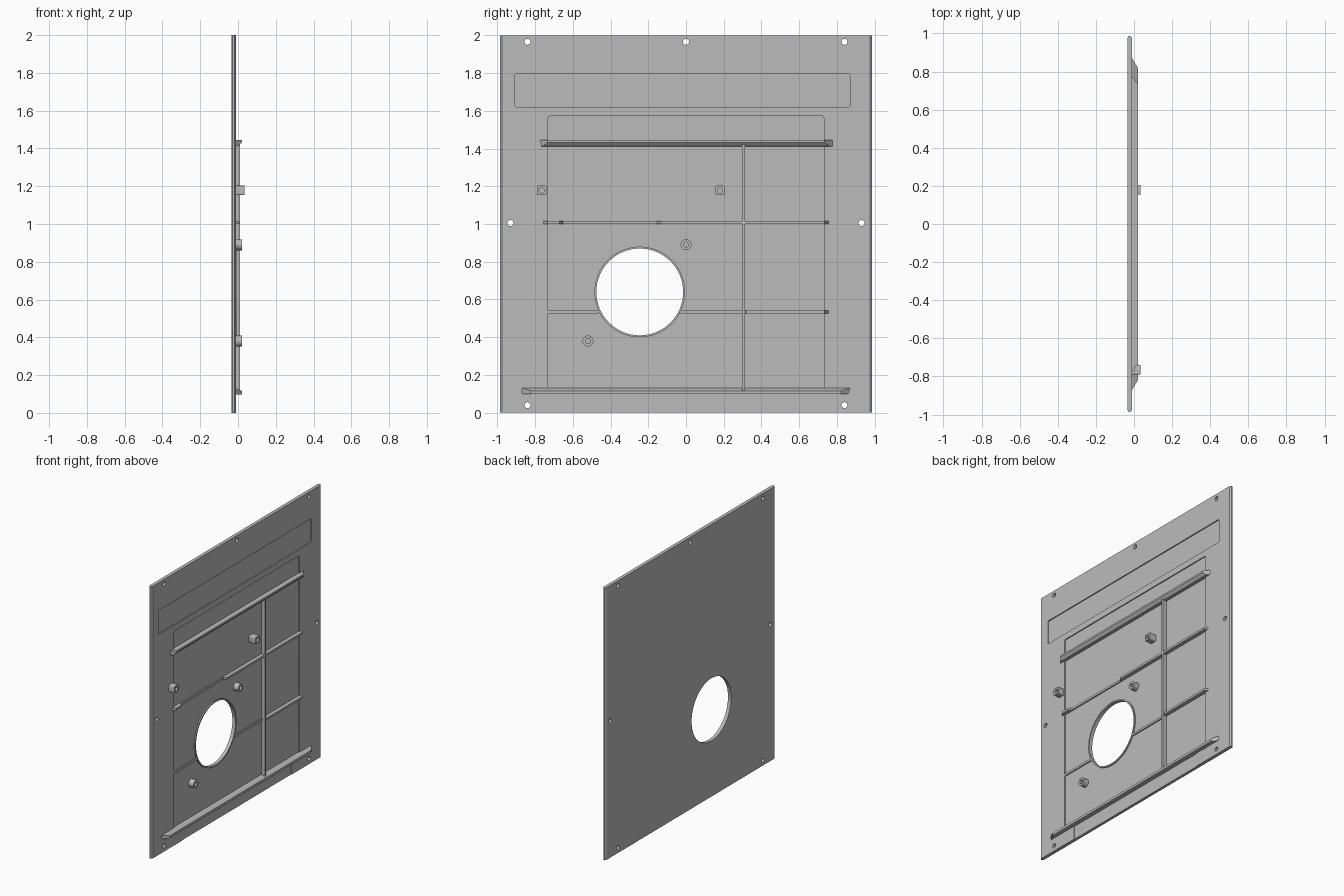
import bpy, bmesh, math
from mathutils import Matrix, Vector

if "Cube" in bpy.data.objects:
    bpy.data.objects.remove(bpy.data.objects["Cube"])

GREY = bpy.data.materials.new("light grey")
GREY.use_nodes = True
GREY.diffuse_color = (0.5, 0.5, 0.5, 1)
GREY.node_tree.nodes["Principled BSDF"].inputs["Base Color"].default_value = (0.5, 0.5, 0.5, 1)

FACE, BACK, FLOOR = -0.01, -0.035, -0.018
ROOT = FLOOR - 0.003


def finish(name, bm):
    bmesh.ops.recalc_face_normals(bm, faces=bm.faces)
    me = bpy.data.meshes.new(name)
    bm.to_mesh(me)
    bm.free()
    ob = bpy.data.objects.new(name, me)
    bpy.context.collection.objects.link(ob)
    me.materials.append(GREY)
    return ob


def box(name, x, y, z, round_corners=0):
    bm = bmesh.new()
    size = [b - a for a, b in (x, y, z)]
    mid = Vector([(a + b) / 2 for a, b in (x, y, z)])
    bmesh.ops.create_cube(bm, size=1, matrix=Matrix.Translation(mid) @ Matrix.Diagonal((*size, 1)))
    if round_corners:
        edges = [e for e in bm.edges if abs(e.verts[0].co.x - e.verts[1].co.x) > 1e-4]
        bmesh.ops.bevel(bm, geom=edges, offset=round_corners, segments=4, profile=0.5, affect='EDGES')
    return finish(name, bm)


def cylinder(name, y, z, r, x0, x1, sides=24):
    bm = bmesh.new()
    turn = Matrix.Translation(((x0 + x1) / 2, y, z)) @ Matrix.Rotation(math.pi / 2, 4, 'Y')
    bmesh.ops.create_cone(bm, cap_ends=True, segments=sides, radius1=r, radius2=r, depth=x1 - x0, matrix=turn)
    return finish(name, bm)


def bar(name, profile, y0, y1, taper):
    """Extrude an (x, z) profile along y, ends slanting in as x rises."""
    bm = bmesh.new()
    top = max(x for x, z in profile)
    slope = [taper * max(0, (x - FACE) / (top - FACE)) for x, z in profile]
    a = [bm.verts.new((x, y0 + s, z)) for (x, z), s in zip(profile, slope)]
    b = [bm.verts.new((x, y1 - s, z)) for (x, z), s in zip(profile, slope)]
    n = len(profile)
    bm.faces.new(a)
    bm.faces.new(b)
    for i in range(n):
        bm.faces.new((a[i], a[(i + 1) % n], b[(i + 1) % n], b[i]))
    return finish(name, bm)


def cut(ob, cutters):
    bpy.context.view_layer.objects.active = ob
    for c in cutters:
        mod = ob.modifiers.new("cut", 'BOOLEAN')
        mod.operation, mod.solver, mod.object = 'DIFFERENCE', 'EXACT', c
        bpy.ops.object.modifier_apply(modifier=mod.name)
        bpy.data.objects.remove(c)


def smooth(ob):
    bpy.ops.object.select_all(action='DESELECT')
    ob.select_set(True)
    bpy.context.view_layer.objects.active = ob
    bpy.ops.object.shade_smooth_by_angle(angle=math.radians(30))


# Panel with chamfered side edges
outline = [(BACK, 0.975), (-0.028, 0.986), (-0.018, 0.986), (FACE, 0.975)]
outline += [(x, -y) for x, y in reversed(outline)]
bm = bmesh.new()
low = bm.faces.new([bm.verts.new((x, y, 0)) for x, y in outline])
ext = bmesh.ops.extrude_face_region(bm, geom=[low])["geom"]
bmesh.ops.translate(bm, vec=(0, 0, 2), verts=[v for v in ext if isinstance(v, bmesh.types.BMVert)])
panel = finish("panel", bm)

# Recesses, round opening and screw holes
HOLE_Y, HOLE_Z = -0.245, 0.64
cutters = [
    box("main_recess", (FLOOR, 0.1), (-0.73, 0.73), (0.115, 1.575), 0.015),
    box("upper_recess", (FLOOR, 0.1), (-0.905, 0.868), (1.62, 1.795), 0.008),
    box("foot_recess", (-0.014, 0.1), (-0.635, 0.635), (-0.1, 0.105)),
    cylinder("opening", HOLE_Y, HOLE_Z, 0.23, -0.1, 0.1, 64),
]
screws = [(0, 1.965)] + [(s * y, z) for s in (-1, 1) for y, z in ((0.84, 1.965), (0.93, 1.005), (0.84, 0.04))]
cutters += [cylinder("screw_hole", y, z, 0.016, -0.1, 0.1, 16) for y, z in screws]
cut(panel, cutters)
smooth(panel)

# Raised rim round the opening
rim = cylinder("opening_rim", HOLE_Y, HOLE_Z, 0.24, ROOT, FACE + 0.001, 64)
cut(rim, [cylinder("rim_bore", HOLE_Y, HOLE_Z, 0.23, -0.1, 0.1, 64)])
smooth(rim)

# Long shelves
bar("upper_shelf", [(ROOT, 1.445), (FACE, 1.445), (0.02, 1.445), (0.02, 1.432),
                    (0.004, 1.413), (FACE, 1.411), (ROOT, 1.411)], -0.775, 0.775, 0.04)
bar("lower_shelf", [(ROOT, 0.13), (FACE, 0.13), (0.02, 0.116), (0.02, 0.098),
                    (FACE, 0.098), (ROOT, 0.098)], -0.87, 0.87, 0.05)


# Thin stiffening ribs, tall and low stretches
def rib(name, z, y0, y1, top, taper=0):
    h = 0.008
    bar(name, [(ROOT, z + h), (FACE, z + h), (top, z + h), (top, z - h), (FACE, z - h), (ROOT, z - h)], y0, y1, taper)


TALL, LOW = 0.01, FACE + 0.001
rib("middle_rib_end", 1.008, -0.755, -0.65, TALL, 0.02)
rib("middle_rib_low", 1.008, -0.67, -0.14, LOW)
rib("middle_rib", 1.008, -0.155, 0.755, TALL, 0.02)
rib("lower_rib_outer", 0.535, -0.73, HOLE_Y - 0.215, LOW)
rib("lower_rib_inner", 0.535, HOLE_Y + 0.215, 0.3, LOW)
rib("lower_rib", 0.535, 0.3, 0.755, TALL, 0.02)
# Clear the rib ends out of the opening
for name in ("lower_rib_outer", "lower_rib_inner"):
    cut(bpy.data.objects[name], [cylinder("rib_trim", HOLE_Y, HOLE_Z, 0.235, -0.1, 0.1, 64)])
box("upright_rib", (ROOT, TALL), (0.297, 0.313), (0.12, 1.42))

# Square and round bosses with blind bores
for i, y in enumerate((-0.765, 0.18)):
    boss = box(f"square_boss_{i + 1}", (ROOT, 0.035), (y - 0.025, y + 0.025), (1.153, 1.203), 0.006)
    cut(boss, [cylinder("bore", y, 1.178, 0.014, FACE, 0.1, 20)])
    smooth(boss)
for i, (y, z) in enumerate(((0, 0.89), (-0.52, 0.38))):
    boss = cylinder(f"round_boss_{i + 1}", y, z, 0.029, ROOT, 0.022, 32)
    cut(boss, [cylinder("bore", y, z, 0.014, FACE, 0.1, 20)])
    smooth(boss)
